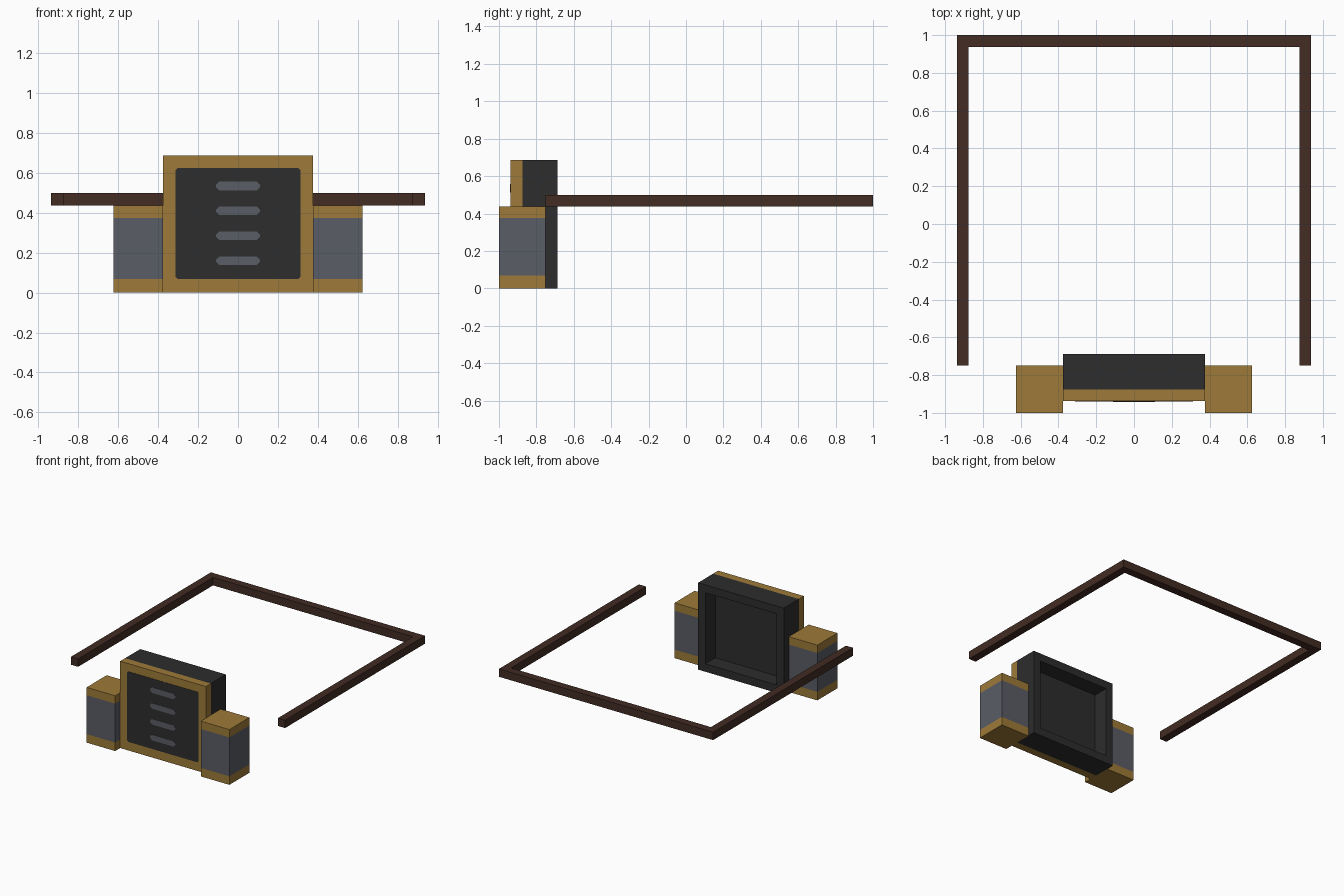
import bpy, bmesh
from mathutils import Vector

cube = bpy.data.objects.get("Cube")
if cube:
    bpy.data.objects.remove(cube, do_unlink=True)

U = 1 / 16  # modelling unit


def material(name, rgb):
    m = bpy.data.materials.new(name)
    m.use_nodes = True
    m.diffuse_color = (*rgb, 1)
    m.node_tree.nodes["Principled BSDF"].inputs["Base Color"].default_value = (*rgb, 1)
    return m


gold = material("antique gold", (0.337, 0.195, 0.040))
charcoal = material("charcoal", (0.026, 0.026, 0.026))
steel = material("steel grey", (0.102, 0.109, 0.133))
leather = material("brown leather", (0.054, 0.025, 0.017))


def box_mesh(lo, hi):
    bm = bmesh.new()
    bmesh.ops.create_cube(bm, size=1)
    lo, hi = Vector(lo), Vector(hi)
    for v in bm.verts:
        v.co = (lo + hi) / 2 + v.co * (hi - lo)
    return bm


def finish(name, bm, *mats):
    bmesh.ops.recalc_face_normals(bm, faces=bm.faces)
    me = bpy.data.meshes.new(name)
    bm.to_mesh(me)
    bm.free()
    for m in mats:
        me.materials.append(m)
    ob = bpy.data.objects.new(name, me)
    bpy.context.collection.objects.link(ob)
    return ob


def chamfered_plate(name, half_w, z0, z1, cut, front, back, mat):
    """Thin upright plate with clipped corners."""
    w, c = half_w, cut
    outline = [(-w + c, z0), (w - c, z0), (w, z0 + c), (w, z1 - c),
               (w - c, z1), (-w + c, z1), (-w, z1 - c), (-w, z0 + c)]
    bm = bmesh.new()
    face = bm.faces.new([bm.verts.new((x, back, z)) for x, z in outline])
    ext = bmesh.ops.extrude_face_region(bm, geom=[face])["geom"]
    for v in ext:
        if isinstance(v, bmesh.types.BMVert):
            v.co.y = front
    return finish(name, bm, mat)


# Buckle: gold front plate
front_y, case_y = -15 * U, -14 * U
finish("buckle_plate", box_mesh((-6 * U, front_y, 0), (6 * U, case_y, 11 * U)), gold)

# Buckle case, hollow at the back
bm = box_mesh((-6 * U, case_y, 0), (6 * U, -11 * U, 11 * U))
bmesh.ops.recalc_face_normals(bm, faces=bm.faces)
back = max(bm.faces, key=lambda f: f.calc_center_median().y)
bmesh.ops.inset_region(bm, faces=[back], thickness=U, use_even_offset=True)
floor = bmesh.ops.extrude_discrete_faces(bm, faces=[back])["faces"][0]
for v in floor.verts:
    v.co.y -= 2 * U
finish("buckle_case", bm, charcoal)

# Dark front panel with four vents
chamfered_plate("buckle_panel", 5 * U, 1.1 * U, 10 * U, 0.01,
                front_y - 0.002, front_y, charcoal)
for i in range(4):
    z = 0.16 + i * 2 * U
    chamfered_plate(f"vent_{i + 1}", 0.11, z - 0.022, z + 0.022, 0.016,
                    front_y - 0.004, front_y - 0.002, steel)

# Pouches: grey middle with gold top and bottom bands
low, high = 1.08 * U, 6 * U
for side, s in (("left", 1), ("right", -1)):
    x0, x1 = sorted((s * 6 * U, s * 10 * U))
    bm = box_mesh((x0, -1, 0), (x1, -12 * U, 7 * U))
    for z in (low, high):
        bmesh.ops.bisect_plane(bm, geom=bm.verts[:] + bm.edges[:] + bm.faces[:],
                               plane_co=(0, 0, z), plane_no=(0, 0, 1))
    for f in bm.faces:
        f.material_index = int(low < f.calc_center_median().z < high)
    finish(f"{side}_pouch", bm, gold, steel)

# Belt strap: two sides and the back
for side, s in (("left", 1), ("right", -1)):
    x0, x1 = sorted((s * 14 * U, s * 15 * U))
    finish(f"{side}_strap", box_mesh((x0, -12 * U, 7 * U), (x1, 15 * U, 8 * U)), leather)
finish("back_strap", box_mesh((-15 * U, 15 * U, 7 * U), (15 * U, 1, 8 * U)), leather)
